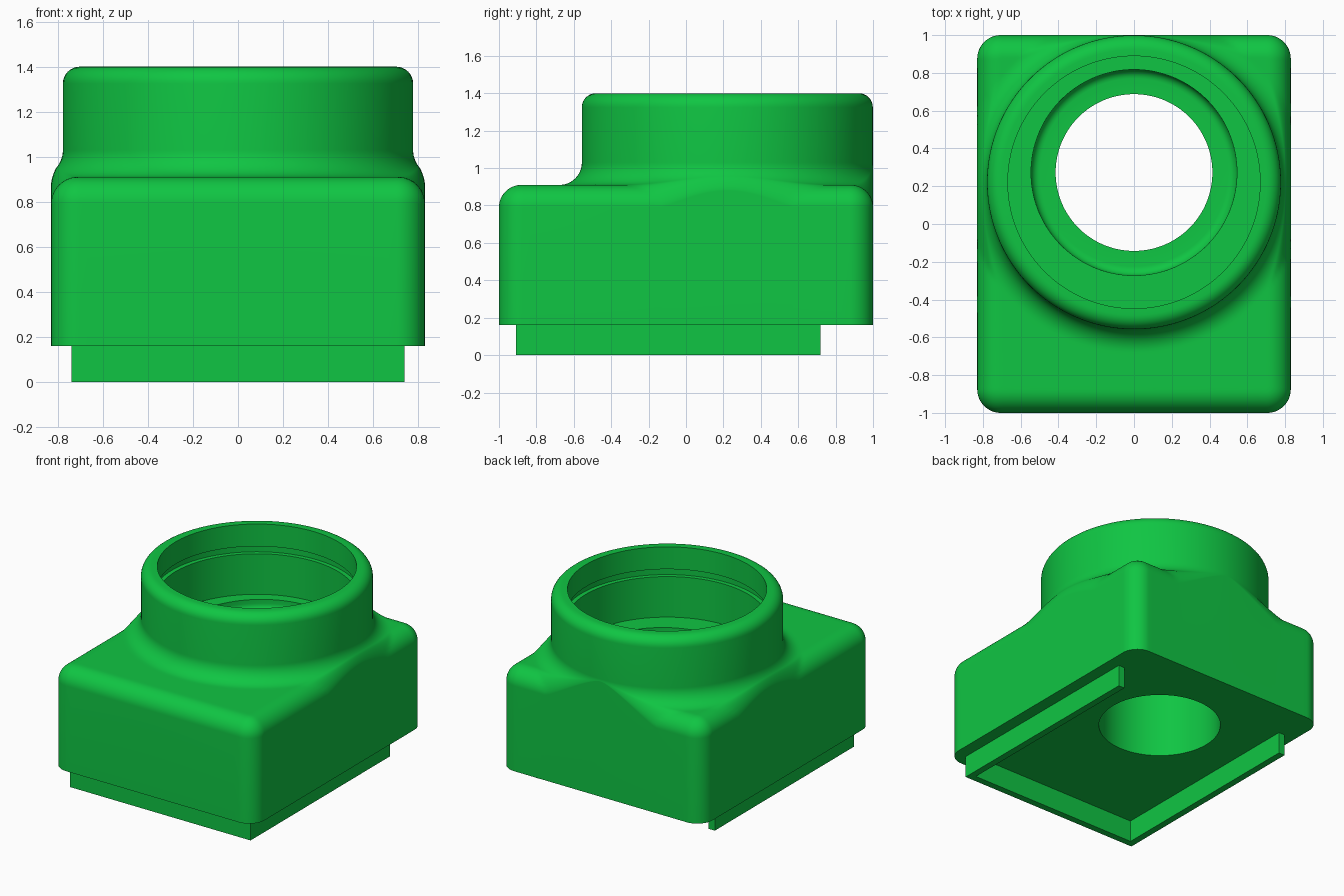
import bpy, bmesh, math
from mathutils import Vector

if "Cube" in bpy.data.objects:
    bpy.data.objects.remove(bpy.data.objects["Cube"])

HX, HY, CR = 0.83, 1.0, 0.125        # footprint half sizes and corner radius
Z0, Z1, ZTOP = 0.16, 0.91, 1.40      # underside, shoulder, collar top
FR = 0.12                            # blend radius
CY, R = 0.221, 0.778                 # collar centre and radius
BY = 0.2725                          # through hole centre

green = bpy.data.materials.new("green")
green.diffuse_color = (0.005, 0.56, 0.056, 1)
green.use_nodes = True
green.node_tree.nodes["Principled BSDF"].inputs["Base Color"].default_value = green.diffuse_color


def finish(bm, name):
    bmesh.ops.recalc_face_normals(bm, faces=bm.faces)
    me = bpy.data.meshes.new(name)
    bm.to_mesh(me)
    bm.free()
    me.materials.append(green)
    ob = bpy.data.objects.new(name, me)
    bpy.context.collection.objects.link(ob)
    bpy.context.view_layer.objects.active = ob
    ob.select_set(True)
    bpy.ops.object.shade_smooth_by_angle(angle=math.radians(30))
    ob.select_set(False)


def footprint(side=40, corner=16):
    """Rounded rectangle, anticlockwise."""
    pts = []
    for i, (sx, sy) in enumerate([(1, 1), (-1, 1), (-1, -1), (1, -1)]):
        c = Vector((sx * (HX - CR), sy * (HY - CR)))
        for k in range(corner + 1):
            a = math.pi / 2 * (i + k / corner)
            pts.append(c + CR * Vector((math.cos(a), math.sin(a))))
        a = math.pi / 2 * (i + 1)
        nx, ny = [(-1, 1), (-1, -1), (1, -1), (1, 1)][i]
        end = Vector((nx * (HX - CR), ny * (HY - CR))) + CR * Vector((math.cos(a), math.sin(a)))
        start = pts[-1]
        pts += [start.lerp(end, k / side) for k in range(1, side)]
    return pts


def wall_distance(x, y):
    qx, qy = abs(x) - HX + CR, abs(y) - HY + CR
    return max(0, CR - math.hypot(max(qx, 0), max(qy, 0)) - min(max(qx, qy), 0))


def shoulder_height(x, y):
    """Flat top, swept up to the collar and rounded over at the walls."""
    c = max(0, math.hypot(x, y - CY) - R)
    z = Z1
    if c < FR:
        z += FR - math.sqrt(FR ** 2 - (FR - c) ** 2)
    r, d = min(FR, c), wall_distance(x, y)
    if d < r:
        z -= r - math.sqrt(max(0, r * r - (r - d) ** 2))
    return z


edge = footprint()
centre = Vector((0, CY))
dirs = [(p - centre).normalized() for p in edge]


def circle(r, z, y=CY):
    return [(d.x * r, y + d.y * r, z) for d in dirs]


# Housing: one closed loft from the underside, over the shoulder and into the bore
rings = [[(p.x, p.y, Z0) for p in edge]]
STEPS = 40
for k in range(STEPS + 1):
    f = (1 - math.cos(math.pi * k / STEPS)) / 2
    ring = []
    for p, d in zip(edge, dirs):
        q = p.lerp(centre + d * R, f)
        ring.append((q.x, q.y, shoulder_height(q.x, q.y)))
    rings.append(ring)

# Collar wall with rounded lip
LIP = 0.075
for k in range(9):
    a = math.pi / 2 * k / 8
    rings.append(circle(R - LIP + LIP * math.cos(a), ZTOP - LIP + LIP * math.sin(a)))
# Socket with a retaining groove
for r, z in [(0.668, ZTOP), (0.668, 1.235), (0.70, 1.235), (0.70, 1.18),
             (0.668, 1.18), (0.668, 0.88)]:
    rings.append(circle(r, z))
# Seat around the hole, with a concave step
rings.append(circle(0.545, 0.88, BY))
for k in range(7):
    a = math.pi / 2 * k / 6
    rings.append(circle(0.4975 + 0.0475 * math.cos(a), 0.85 - 0.0475 * math.sin(a), BY))
rings += [circle(0.415, 0.8025, BY), circle(0.415, Z0, BY)]

bm = bmesh.new()
loops = [[bm.verts.new(co) for co in ring] for ring in rings]
n = len(edge)
for i, a in enumerate(loops):
    b = loops[(i + 1) % len(loops)]
    for j in range(n):
        m = (j + 1) % n
        bm.faces.new((a[j], a[m], b[m], b[j]))
finish(bm, "housing")

# U-shaped locating rail on the underside, open at the back
X, YF, YB, T = 0.74, -0.91, 0.72, 0.05
outline = [(-X, YF), (X, YF), (X, YB), (X - T, YB), (X - T, YF + T),
           (T - X, YF + T), (T - X, YB), (-X, YB)]
bm = bmesh.new()
base = bm.faces.new([bm.verts.new((x, y, 0)) for x, y in outline])
ext = bmesh.ops.extrude_face_region(bm, geom=[base], use_keep_orig=True)
bmesh.ops.translate(bm, vec=(0, 0, Z0),
                    verts=[v for v in ext["geom"] if isinstance(v, bmesh.types.BMVert)])
finish(bm, "locating_rail")
